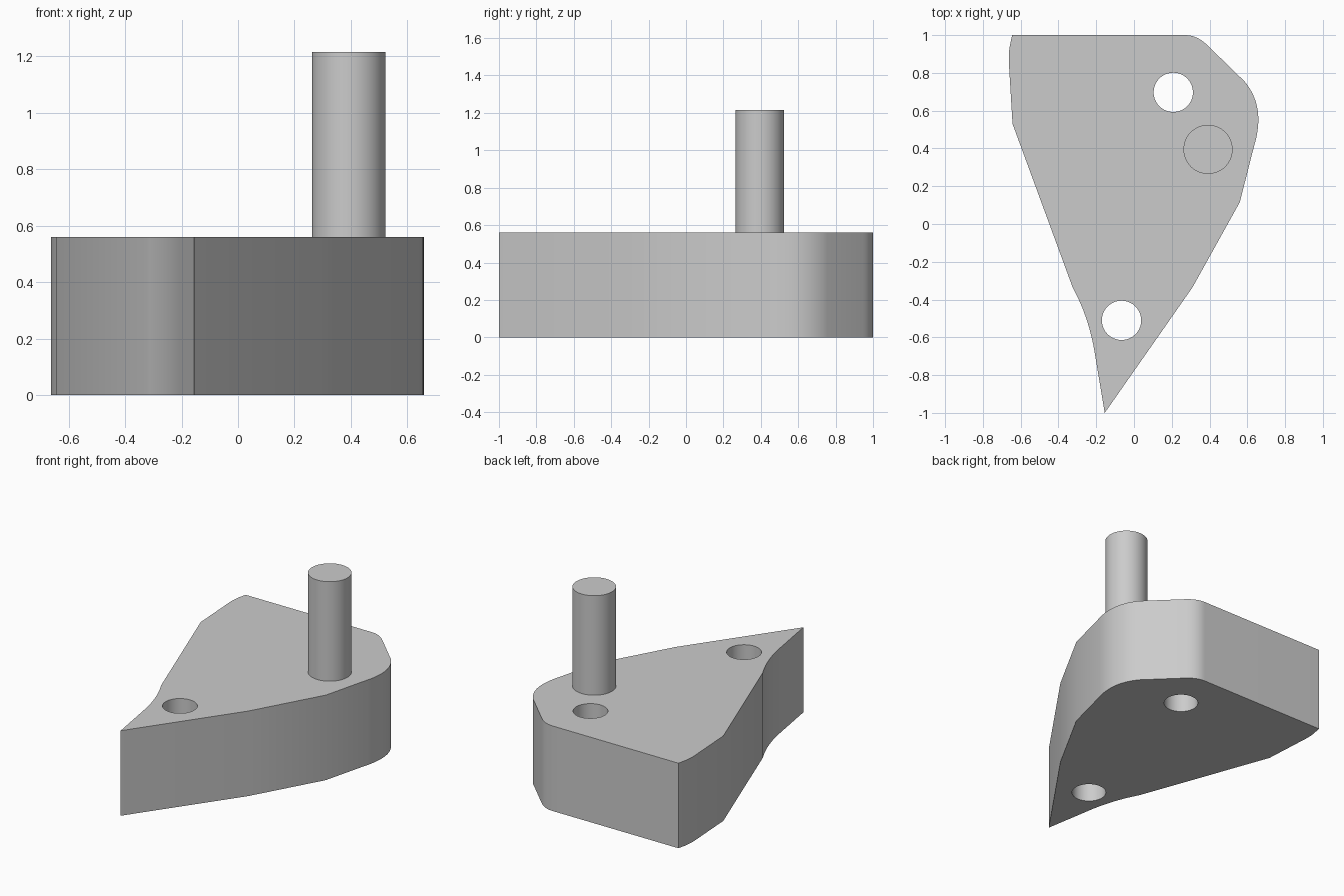
import bpy
import bmesh
import math
from mathutils import Vector

PLATE_TOP = 0.56
PIN_TOP = 1.215

if "Cube" in bpy.data.objects:
    bpy.data.objects.remove(bpy.data.objects["Cube"], do_unlink=True)

grey = bpy.data.materials.new("plain grey")
grey.use_nodes = True
grey.diffuse_color = (0.6, 0.6, 0.6, 1)
grey.node_tree.nodes["Principled BSDF"].inputs["Base Color"].default_value = grey.diffuse_color


def bend(start, control, end, steps=10):
    """Points along a smooth bend from start to end."""
    a, b, c = Vector(start), Vector(control), Vector(end)
    ts = [i / steps for i in range(steps + 1)]
    return [a * (1 - t) ** 2 + b * 2 * t * (1 - t) + c * t * t for t in ts]


def circle(x, y, radius, sides=64):
    angles = [2 * math.pi * i / sides for i in range(sides)]
    return [(x + radius * math.cos(a), y + radius * math.sin(a)) for a in angles]


def prism(name, outline, bottom, top):
    """Extrude a counter-clockwise outline straight up."""
    bm = bmesh.new()
    face = bm.faces.new([bm.verts.new((p[0], p[1], bottom)) for p in outline])
    grown = bmesh.ops.extrude_face_region(bm, geom=[face])["geom"]
    rim = [g for g in grown if isinstance(g, bmesh.types.BMVert)]
    bmesh.ops.translate(bm, verts=rim, vec=(0, 0, top - bottom))
    bmesh.ops.recalc_face_normals(bm, faces=bm.faces[:])
    mesh = bpy.data.meshes.new(name)
    bm.to_mesh(mesh)
    bm.free()
    mesh.materials.append(grey)
    obj = bpy.data.objects.new(name, mesh)
    bpy.context.collection.objects.link(obj)
    return obj


def activate(obj):
    bpy.ops.object.select_all(action="DESELECT")
    obj.select_set(True)
    bpy.context.view_layer.objects.active = obj


# Plate outline, starting at the sharp front tip
outline = [Vector((-0.155, -1.0)), Vector((0.31, -0.335)), Vector((0.56, 0.115))]
outline += bend((0.635, 0.41), (0.70, 0.62), (0.585, 0.755), 14)
outline += bend((0.39, 0.945), (0.335, 1.0), (0.27, 1.0))
outline += [Vector((-0.645, 1.0))]
outline += bend((-0.655, 0.955), (-0.667, 0.90), (-0.661, 0.83), 6)
outline += [Vector((-0.643, 0.53))]
outline += bend((-0.325, -0.335), (-0.235, -0.50), (-0.205, -0.70), 14)
plate = prism("plate", outline, 0, PLATE_TOP)

# Two through holes
for x, y in ((0.208, 0.697), (-0.066, -0.51)):
    cutter = prism("hole_cutter", circle(x, y, 0.104), -0.1, PLATE_TOP + 0.1)
    cutter.hide_render = True
    cut = plate.modifiers.new("hole", "BOOLEAN")
    cut.operation = "DIFFERENCE"
    cut.solver = "EXACT"
    cut.object = cutter
    activate(plate)
    bpy.ops.object.modifier_apply(modifier=cut.name)
    bpy.data.objects.remove(cutter, do_unlink=True)

# Upright pin
pin = prism("pin", circle(0.392, 0.395, 0.13), PLATE_TOP, PIN_TOP)

for part in (plate, pin):
    activate(part)
    bpy.ops.object.shade_smooth_by_angle(angle=math.radians(30))
